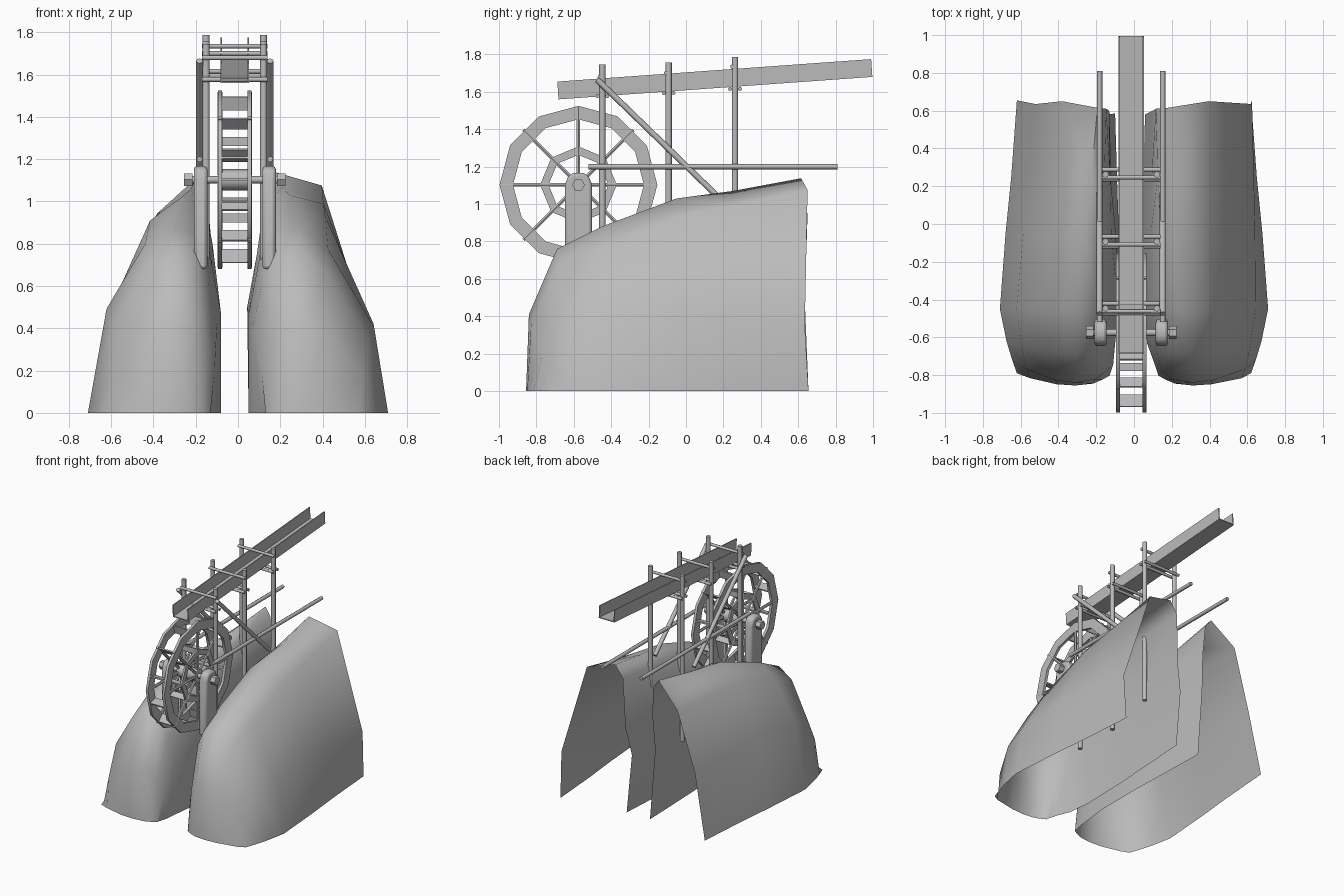
import bpy, bmesh, math
from mathutils import Vector

if "Cube" in bpy.data.objects:
    bpy.data.objects.remove(bpy.data.objects["Cube"])

GREY = (0.5, 0.5, 0.5, 1)
mat = bpy.data.materials.new("plain_grey")
mat.use_nodes = True
mat.diffuse_color = GREY
mat.node_tree.nodes["Principled BSDF"].inputs["Base Color"].default_value = GREY

XC = -0.015                      # centre line of the timber work
HUB = Vector((XC, -0.575, 1.103))  # wheel centre


def make(name, verts, faces, angle=35, closed=True):
    mesh = bpy.data.meshes.new(name)
    mesh.from_pydata(verts, [], faces)
    bm = bmesh.new()
    bm.from_mesh(mesh)
    if closed:
        bmesh.ops.recalc_face_normals(bm, faces=bm.faces)
    else:
        # open shell: weld and turn it so the crest faces up
        bmesh.ops.remove_doubles(bm, verts=bm.verts, dist=0.0005)
        bm.normal_update()
        if sum(f.normal.z * f.calc_area() for f in bm.faces) < 0:
            bmesh.ops.reverse_faces(bm, faces=bm.faces)
    bm.to_mesh(mesh)
    bm.free()
    mesh.materials.append(mat)
    ob = bpy.data.objects.new(name, mesh)
    bpy.context.collection.objects.link(ob)
    bpy.ops.object.select_all(action='DESELECT')
    ob.select_set(True)
    bpy.context.view_layer.objects.active = ob
    bpy.ops.object.shade_smooth_by_angle(angle=math.radians(angle))
    return ob


def rod(name, a, b, r, sides=8):
    """Round bar from a to b."""
    a, b = Vector(a), Vector(b)
    turn = (b - a).to_track_quat('Z', 'Y')
    circle = [turn @ Vector((r * math.cos(t), r * math.sin(t), 0))
              for t in (2 * math.pi * i / sides for i in range(sides))]
    verts = [a + p for p in circle] + [b + p for p in circle]
    faces = [(i, (i + 1) % sides, (i + 1) % sides + sides, i + sides) for i in range(sides)]
    faces += [tuple(range(sides)), tuple(range(sides, 2 * sides))]
    return make(name, verts, faces, 50)


def prism(name, outline, x0, x1):
    """Side outline of (y, z) points extruded along x."""
    n = len(outline)
    verts = [(x, y, z) for x in (x0, x1) for y, z in outline]
    faces = [(i, (i + 1) % n, (i + 1) % n + n, i + n) for i in range(n)]
    faces += [tuple(range(n)), tuple(range(n, 2 * n))]
    return make(name, verts, faces)


def on_wheel(x, r, t):
    return Vector((x, HUB.y + r * math.cos(t), HUB.z + r * math.sin(t)))


def ring(name, sides, r0, r1, x, width):
    """Flat polygonal hoop facing along x."""
    verts = []
    for i in range(sides):
        t = 2 * math.pi * i / sides
        for dx, r in ((-1, r0), (-1, r1), (1, r1), (1, r0)):
            verts.append(on_wheel(x + dx * width / 2, r, t))
    n = len(verts)
    faces = [(4 * i + k, 4 * i + (k + 1) % 4, (4 * i + 4 + (k + 1) % 4) % n, (4 * i + 4 + k) % n)
             for i in range(sides) for k in range(4)]
    return make(name, verts, faces)


def slat(name, t, r0, r1):
    """Thin radial board between the two rims."""
    across = Vector((0, -math.sin(t), math.cos(t))) * 0.005
    outline = [on_wheel(0, r, t) + d * across for r, d in ((r0, -1), (r1, -1), (r1, 1), (r0, 1))]
    prism(name, [(p.y, p.z) for p in outline], XC - 0.065, XC + 0.065)


# Rock banks: open arched shells, lofted from a nose section to a back section.
# Sections run from inner foot to outer foot as (across, height) fractions.
RIGHT_NOSE = ((0, 0), (0, .53), (.07, .8), (.18, .97), (.37, 1), (.57, .88), (.9, .46), (1, 0))
LEFT_NOSE = ((0, 0), (0, .53), (.07, .8), (.18, .97), (.37, 1), (.57, .91), (.86, .56), (1, 0))
RIGHT_BACK = ((0, 0), (-.08, .4), (0, .58), (.03, .92), (.15, 1), (.57, .945), (1.01, .31), (1, 0))
LEFT_BACK = ((0, 0), (.08, .48), (.06, .72), (.09, .92), (.18, .98), (.54, .83), (.81, .43), (1, 0))
BOW = (0, .2, .5, .85, 1, .9, .4, 0)
RAGGED = (.07, .075, .055, .045, .04, .005, .02, 0)
# edge y, middle y, inner x, outer x, crest height
STATIONS = [
    (-0.79, -0.855, 0.13, 0.62, 0.0),
    (-0.72, -0.84, 0.11, 0.645, 0.41),
    (-0.62, -0.69, 0.07, 0.675, 0.76),
    (-0.45, -0.45, 0.05, 0.71, 0.88),
    (-0.05, -0.05, 0.06, 0.68, 1.03),
    (0.25, 0.25, 0.08, 0.65, 1.07),
    (0.655, 0.655, 0.1, 0.62, 1.138),
]


def bank(name, side, shift, nose, tail):
    verts = []
    last = len(STATIONS) - 1
    for s, (ye, ym, xi, xo, top) in enumerate(STATIONS):
        back = max(0, s - 3) / (last - 3)
        inner = xi + (shift * (1 - back) if s > 1 else 0)
        for k, bow in enumerate(BOW):
            a, h = Vector(nose[k]).lerp(Vector(tail[k]), back)
            y = ye + bow * (ym - ye) - (RAGGED[k] if s == last else 0)
            verts.append((side * (inner + a * (xo - inner)), y, top * h))
    n = len(BOW)
    faces = [(s * n + k, s * n + k + 1, s * n + n + k + 1, s * n + n + k)
             for s in range(last) for k in range(n - 1)]
    make(name, verts, faces, 70, closed=False)


bank("right_bank", 1, 0, RIGHT_NOSE, RIGHT_BACK)
bank("left_bank", -1, 0.03, LEFT_NOSE, LEFT_BACK)

# Water wheel: two rims, inner hoops and spokes
for side in (-1, 1):
    x = XC + side * 0.07
    ring("wheel_rim", 12, 0.35, 0.422, x, 0.02)
    ring("wheel_inner_hoop", 8, 0.16, 0.205, x, 0.014)
    for i in range(8):
        t = i * math.pi / 4
        rod("wheel_spoke", on_wheel(x, 0.03, t), on_wheel(x, 0.415, t), 0.011, 6)

# Boards between the rims and between the inner hoops
for i in range(12):
    slat("wheel_paddle", math.radians(30 * i + 15), 0.34, 0.407)
for i in range(8):
    slat("wheel_inner_board", math.radians(45 * i), 0.16, 0.203)

# Axle, hub and end caps
rod("axle", HUB - Vector((0.23, 0, 0)), HUB + Vector((0.23, 0, 0)), 0.018)
rod("wheel_hub", HUB - Vector((0.08, 0, 0)), HUB + Vector((0.08, 0, 0)), 0.05, 8)
for side in (-1, 1):
    rod("axle_cap", HUB + Vector((side * 0.2, 0, 0)), HUB + Vector((side * 0.24, 0, 0)), 0.034, 6)

# Wheel bearing posts with chamfered tops
half = [(0.072, 0.68), (0.072, 1.105), (0.055, 1.15), (0.025, 1.167)]
post = [(HUB.y + y, z) for y, z in half] + [(HUB.y - y, z) for y, z in reversed(half)]
for side in (-1, 1):
    x = XC + side * 0.162
    ob = prism("bearing_post", post, x - 0.032, x + 0.032)
    bev = ob.modifiers.new("soft_edges", 'BEVEL')
    bev.width = 0.015
    bev.segments = 2

# Sloping water trough, open at the top and both ends
W, T = 0.067, 0.007
section = [(-W, 0.095), (-W, 0), (W, 0), (W, 0.095),
           (W - T, 0.095), (W - T, T), (T - W, T), (T - W, 0.095)]
n = len(section)
verts = [(XC + x, y + 0.07 * (0.05 - z), base + z)
         for y, base in ((-0.685, 1.56), (0.993, 1.68)) for x, z in section]
faces = [(i, (i + 1) % n, (i + 1) % n + n, i + n) for i in range(n)]
for o in (0, n):
    faces += [(o, o + 1, o + 6, o + 7), (o + 1, o + 2, o + 5, o + 6), (o + 2, o + 3, o + 4, o + 5)]
make("water_trough", verts, faces)

# Trestle posts and the cross bars that clasp the trough
for y, foot, top, low, high in ((-0.447, 0.42, 1.745, 1.577, 1.68),
                                (-0.093, 0.42, 1.757, 1.594, 1.7),
                                (0.262, 0.5, 1.787, 1.616, 1.735)):
    for side in (-1, 1):
        x = XC + side * 0.136
        rod("trestle_post", (x, y, foot), (x, y, top), 0.017)
    for dy, z in ((-0.026, low), (0.026, low), (-0.015, high)):
        rod("cross_bar", (XC - 0.155, y + dy, z), (XC + 0.155, y + dy, z), 0.011)

# Long side rails and diagonal braces
for side in (-1, 1):
    x = XC + side * 0.167
    rod("side_rail", (x, -0.52, 1.2), (x, 0.81, 1.2), 0.014)
    rod("diagonal_brace", (x, -0.475, 1.665), (x, 0.165, 1.045), 0.016)
